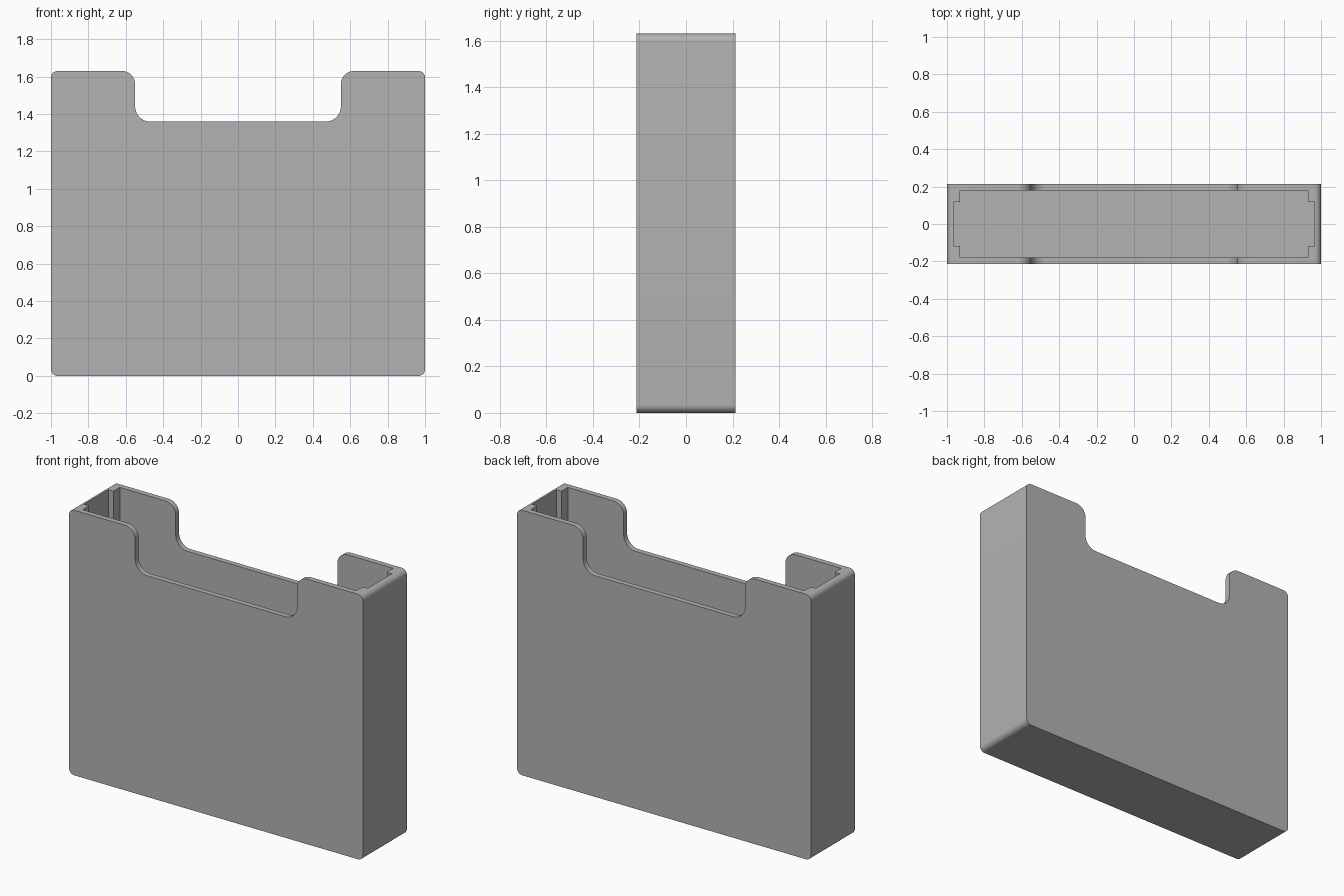
import bpy
import bmesh
from math import cos, sin, pi, radians
from mathutils import Vector, Matrix

if "Cube" in bpy.data.objects:
    bpy.data.objects.remove(bpy.data.objects["Cube"], do_unlink=True)

HEIGHT, HALF_DEPTH, FLOOR = 1.63, 0.213, 0.035

grey = bpy.data.materials.new("plain grey")
grey.use_nodes = True
grey.diffuse_color = (0.45, 0.45, 0.45, 1)
grey.node_tree.nodes["Principled BSDF"].inputs["Base Color"].default_value = (0.45, 0.45, 0.45, 1)


def fillet(corners, steps=10):
    """Round each right-angled (x, y, radius) corner with an arc."""
    points = []
    for i, (x, y, r) in enumerate(corners):
        p = Vector((x, y))
        if r == 0:
            points.append(p)
            continue
        a = (Vector(corners[i - 1][:2]) - p).normalized()
        b = (Vector(corners[(i + 1) % len(corners)][:2]) - p).normalized()
        for s in range(steps + 1):
            t = s / steps * pi / 2
            points.append(p + r * (a * (1 - sin(t)) + b * (1 - cos(t))))
    return points


def prism(name, outline, low, high, matrix=Matrix()):
    """Extrude a flat outline from low to high, then place it."""
    bm = bmesh.new()
    face = bm.faces.new([bm.verts.new((p.x, p.y, low)) for p in outline])
    top = bmesh.ops.extrude_face_region(bm, geom=[face])["geom"]
    bmesh.ops.translate(bm, vec=(0, 0, high - low),
                        verts=[g for g in top if isinstance(g, bmesh.types.BMVert)])
    bm.transform(matrix)
    bmesh.ops.recalc_face_normals(bm, faces=bm.faces)
    mesh = bpy.data.meshes.new(name)
    bm.to_mesh(mesh)
    bm.free()
    mesh.materials.append(grey)
    obj = bpy.data.objects.new(name, mesh)
    bpy.context.collection.objects.link(obj)
    return obj


# Holder body: rounded front outline with a finger notch, extruded through the depth
half = [(1, 0, 0.035), (1, HEIGHT, 0.035), (0.55, HEIGHT, 0.07), (0.55, 1.36, 0.08)]
outline = half + [(-x, z, r) for x, z, r in reversed(half)]
holder = prism("holder_body", fillet(outline), -HALF_DEPTH, HALF_DEPTH,
               Matrix.Rotation(pi / 2, 4, "X"))

# Inner pocket: rectangle with stepped corners, cut down to the floor
quarter = [(0.965, 0.118), (0.93, 0.118), (0.93, 0.18)]
right_side = quarter + [(-x, y) for x, y in reversed(quarter)]
stepped = right_side + [(-x, -y) for x, y in right_side]
pocket = prism("pocket_cutter", [Vector(p) for p in stepped], FLOOR, HEIGHT + 0.2)
pocket.hide_render = True

cut = holder.modifiers.new("pocket", "BOOLEAN")
cut.operation = "DIFFERENCE"
cut.solver = "EXACT"
cut.object = pocket
bpy.ops.object.select_all(action="DESELECT")
holder.select_set(True)
bpy.context.view_layer.objects.active = holder
bpy.ops.object.modifier_apply(modifier=cut.name)
bpy.data.objects.remove(pocket, do_unlink=True)

# Smooth the fillets and keep the flat walls crisp
bpy.ops.object.shade_smooth_by_angle(angle=radians(30))
